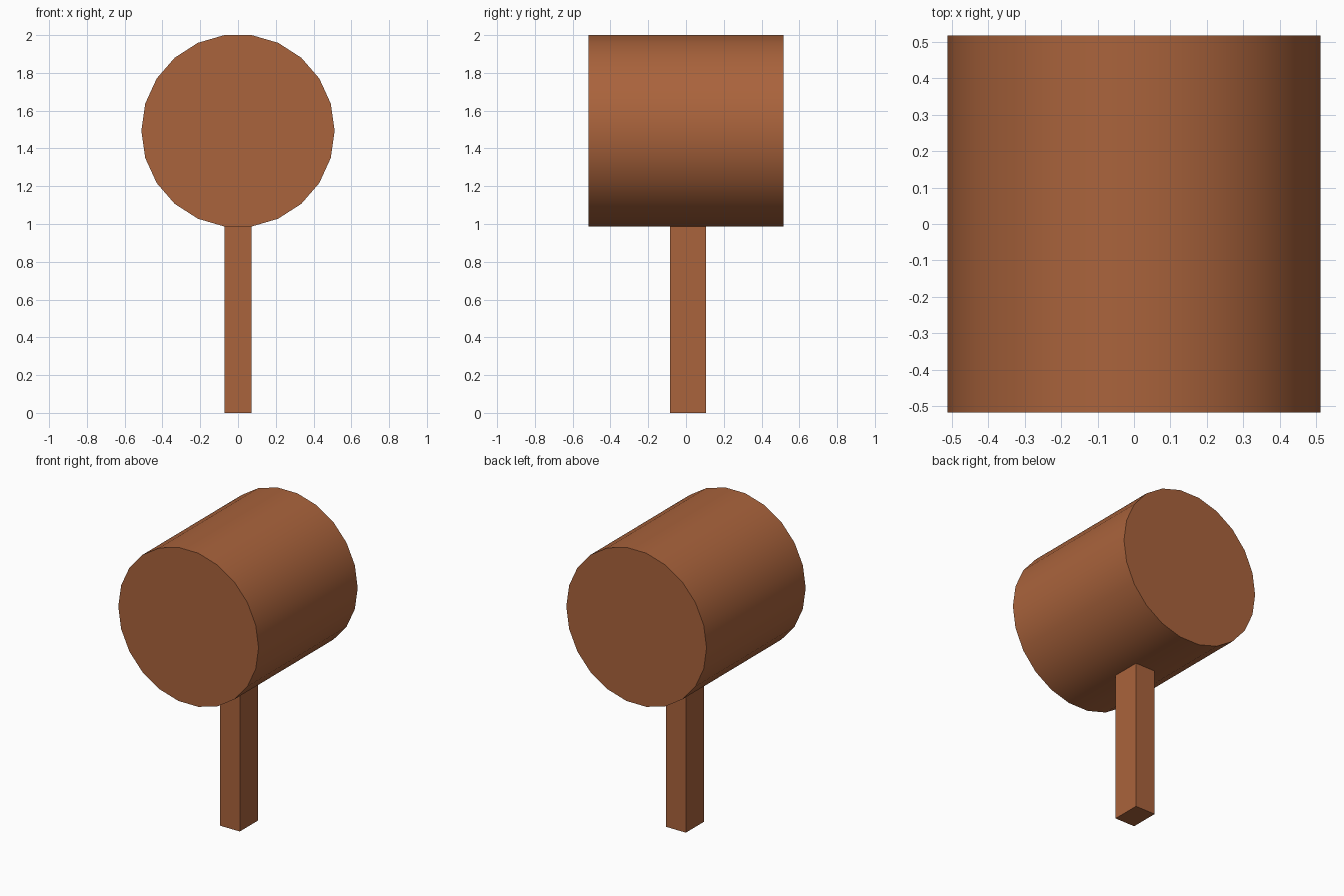
import bpy, math

if "Cube" in bpy.data.objects:
    bpy.data.objects.remove(bpy.data.objects["Cube"])

wood = bpy.data.materials.new("brown wood")
wood.diffuse_color = (0.40, 0.125, 0.045, 1)
wood.use_nodes = True
wood.node_tree.nodes["Principled BSDF"].inputs["Base Color"].default_value = wood.diffuse_color

SIDES, RADIUS, CENTRE_Z = 22, 0.5117, 1.4935

# Mallet head: 22-sided cylinder lying along y, flat facet on top and bottom
bpy.ops.mesh.primitive_cylinder_add(vertices=SIDES, radius=RADIUS, depth=1.033)
head = bpy.context.object
head.name = "mallet_head"
for v in head.data.vertices:
    # turn the ring so a vertex points to +x, then lay the axis along y
    x, y, z = v.co
    v.co = (y, z, CENTRE_Z + x)
head.data.materials.append(wood)
bpy.ops.object.shade_smooth_by_angle(angle=math.radians(30))

# Handle: square bar up to the underside of the head
bpy.ops.mesh.primitive_cube_add(size=1)
handle = bpy.context.object
handle.name = "handle"
for v in handle.data.vertices:
    x, y, z = v.co
    v.co = (x * 0.145, 0.01 + y * 0.19, (z + 0.5) * 0.987)
handle.data.materials.append(wood)
